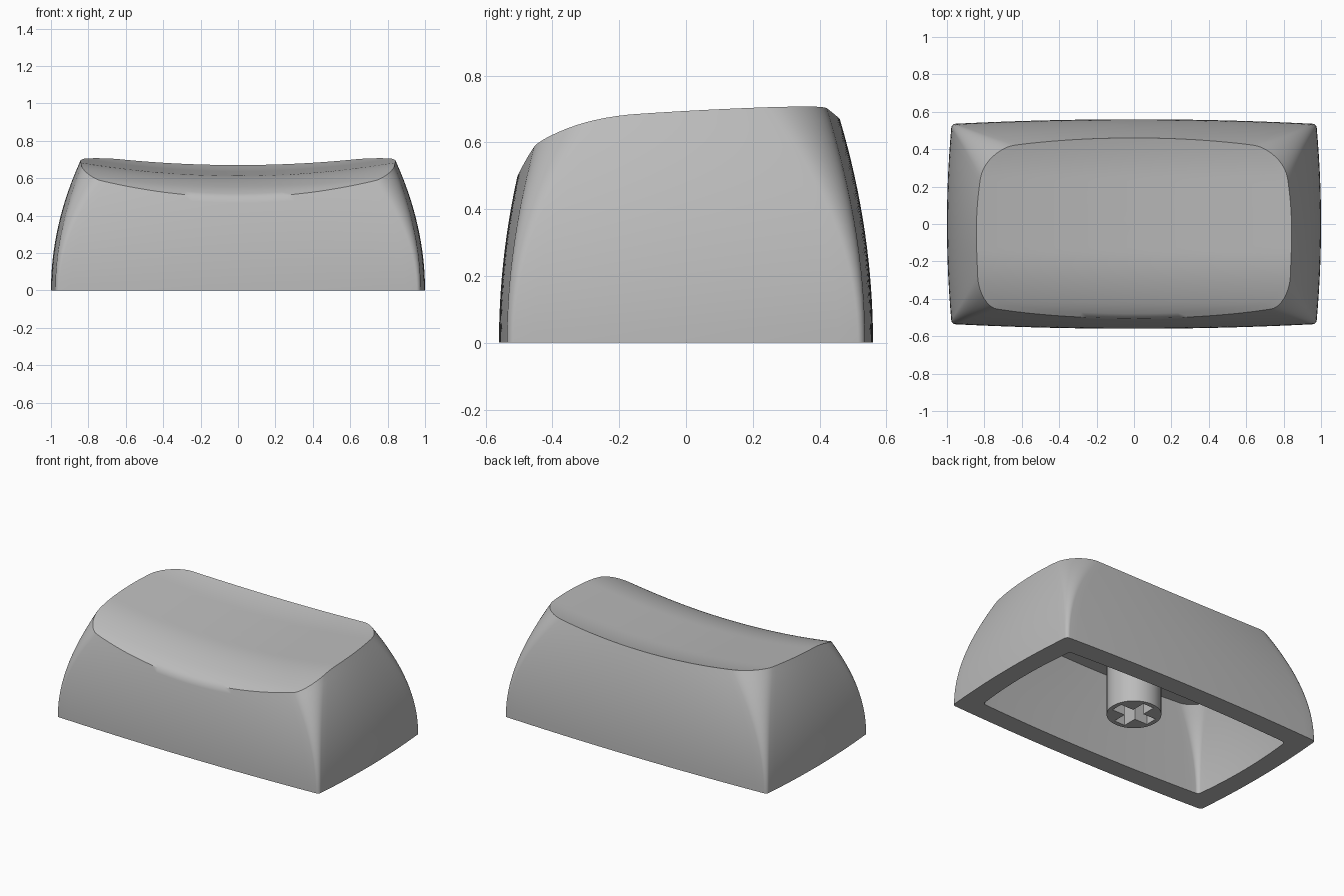
import bpy, bmesh
from math import sin, cos, pi, radians
from mathutils import Vector

cube = bpy.data.objects.get("Cube")
if cube:
    bpy.data.objects.remove(cube)

grey = bpy.data.materials.new("warm_grey_plastic")
grey.use_nodes = True
colour = (0.5, 0.5, 0.5, 1)
grey.diffuse_color = colour
grey.node_tree.nodes["Principled BSDF"].inputs["Base Color"].default_value = colour

ARC, LONG, SHORT = 10, 32, 18   # segments per corner, long side, short side
WALL, CEILING = 0.13, 0.53


def dish(x, y):
    """Height of the scooped top: flat middle, rolled front lip, raised back."""
    z = 0.623 + 0.06 * y + 0.1 * x * x
    z -= 0.65 * max(0, -0.15 - y) ** 2 + 1.6 * max(0, -0.42 - y) ** 2
    return z + 0.45 * max(0, y - 0.25) ** 2


def section(z, inset=0.0):
    """Bowed rounded rectangle at height z, as a list of (x, y)."""
    bow = 0.025 + 0.04 * z * z
    r = 0.02 + 0.28 * z * z
    w = 1.0 - 0.327 * z * z - bow - inset
    h = 0.56 - 0.222 * z * z - bow - inset
    pts = []
    for q, (sx, sy) in enumerate([(1, 1), (-1, 1), (-1, -1), (1, -1)]):
        for i in range(ARC + 1):
            a = (q + i / ARC) * pi / 2
            pts.append(Vector((sx * (w - r) + r * cos(a), sy * (h - r) + r * sin(a))))
        # straight run to the next corner
        end = Vector((-sx * (w - r), sy * h)) if q % 2 == 0 else Vector((sx * w, -sy * (h - r)))
        n = LONG if q % 2 == 0 else SHORT
        start = pts[-1]
        pts += [start.lerp(end, i / n) for i in range(1, n)]
    return [(x + bow * (1 - (y / h) ** 2) * x / w,
             y + bow * (1 - (x / w) ** 2) * y / h) for x, y in pts]


def rim_point(i):
    """Where side column i meets the dish."""
    z = 0.6
    for _ in range(25):
        z = dish(*section(z)[i])
    return z


def finish(obj, angle):
    obj.data.materials.append(grey)
    bpy.ops.object.select_all(action='DESELECT')
    obj.select_set(True)
    bpy.context.view_layer.objects.active = obj
    bpy.ops.object.shade_smooth_by_angle(angle=radians(angle))


# Cap shell: one loft from dish centre, over the rim, under the skirt, to the ceiling
count = len(section(0))
rim_z = [rim_point(i) for i in range(count)]
rim = [section(z)[i] for i, z in enumerate(rim_z)]
rings = []
for k in range(1, 21):
    s = k / 20
    rings.append([(x * s, y * s, dish(x * s, y * s)) for x, y in rim])
for k in range(15, -1, -1):
    zs = [z * k / 16 for z in rim_z]
    rings.append([(*section(z)[i], z) for i, z in enumerate(zs)])
for k in range(11):
    z = CEILING * k / 10
    rings.append([(x, y, z) for x, y in section(z, WALL)])

bm = bmesh.new()
loops = [[bm.verts.new(p) for p in ring] for ring in rings]
top = bm.verts.new((0, 0, dish(0, 0)))
under = bm.verts.new((0, 0, CEILING))
for i in range(count):
    j = (i + 1) % count
    bm.faces.new((top, loops[0][i], loops[0][j]))
    bm.faces.new((under, loops[-1][j], loops[-1][i]))
    for a, b in zip(loops, loops[1:]):
        bm.faces.new((a[i], b[i], b[j], a[j]))
bmesh.ops.recalc_face_normals(bm, faces=bm.faces)
mesh = bpy.data.meshes.new("cap_shell")
bm.to_mesh(mesh)
bm.free()
shell = bpy.data.objects.new("cap_shell", mesh)
bpy.context.collection.objects.link(shell)
finish(shell, 42)

# Mounting stem with a cross-shaped socket
bpy.ops.mesh.primitive_cylinder_add(vertices=48, radius=0.165, depth=0.49, location=(0, 0, 0.305))
stem = bpy.context.object
stem.name = "mounting_stem"
for size in [(0.27, 0.08, 0.5), (0.08, 0.27, 0.5)]:
    bpy.ops.mesh.primitive_cube_add(size=1, location=(0, 0, 0.06))
    cutter = bpy.context.object
    cutter.name = "socket_cutter"
    cutter.scale = size
    cutter.hide_render = True
    mod = stem.modifiers.new("socket", 'BOOLEAN')
    mod.operation, mod.solver, mod.object = 'DIFFERENCE', 'EXACT', cutter
    bpy.context.view_layer.objects.active = stem
    bpy.ops.object.modifier_apply(modifier=mod.name)
    bpy.data.objects.remove(cutter)
finish(stem, 30)
